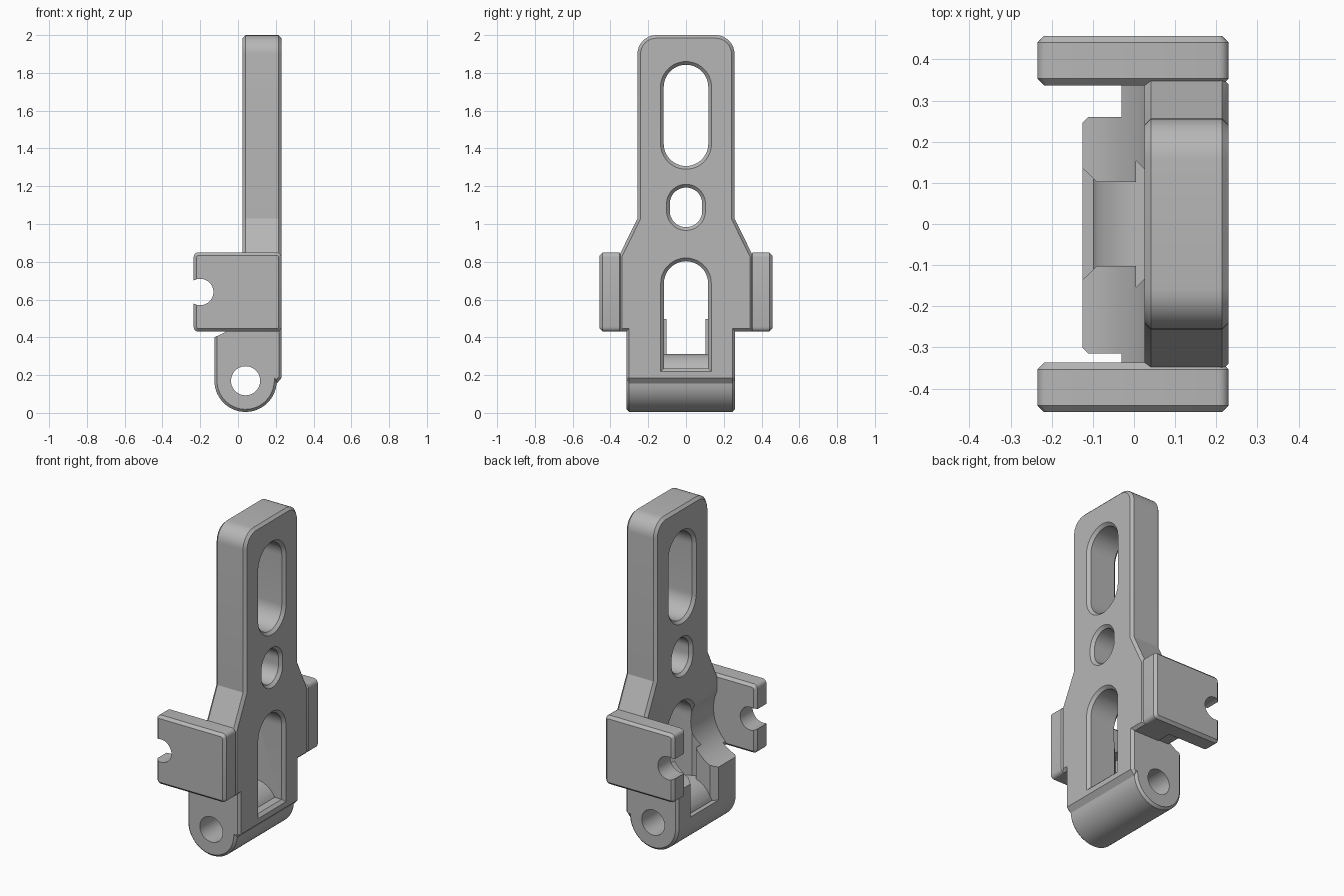
import bpy, bmesh, math

cube = bpy.data.objects.get("Cube")
if cube:
    bpy.data.objects.remove(cube, do_unlink=True)

grey = bpy.data.materials.new("plain grey")
grey.use_nodes = True
grey.diffuse_color = (0.47, 0.47, 0.47, 1)
grey.node_tree.nodes["Principled BSDF"].inputs["Base Color"].default_value = grey.diffuse_color


def loft(name, axis, rings):
    """Join equal-length outlines; axis x takes (y, z) points, axis y takes (x, z)."""
    bm = bmesh.new()
    loops = []
    for pos, pts in rings:
        loops.append([bm.verts.new((pos, u, v) if axis == "x" else (u, pos, v)) for u, v in pts])
    n = len(loops[0])
    for a, b in zip(loops, loops[1:]):
        for i in range(n):
            j = (i + 1) % n
            bm.faces.new((a[i], a[j], b[j], b[i]))
    bm.faces.new(loops[0])
    bm.faces.new(loops[-1])
    bmesh.ops.recalc_face_normals(bm, faces=bm.faces[:])
    me = bpy.data.meshes.new(name)
    bm.to_mesh(me)
    bm.free()
    me.materials.append(grey)
    ob = bpy.data.objects.new(name, me)
    bpy.context.collection.objects.link(ob)
    return ob


def prism(name, axis, pts, lo, hi, chamfer=0):
    ob = loft(name, axis, [(lo, pts), (hi, pts)])
    if chamfer:
        bm = bmesh.new()
        bm.from_mesh(ob.data)
        k = "xy".index(axis)
        caps = [e for e in bm.edges if abs(e.verts[0].co[k] - e.verts[1].co[k]) < 1e-5]
        bmesh.ops.bevel(bm, geom=caps, offset=chamfer, segments=1, affect="EDGES")
        bm.to_mesh(ob.data)
        bm.free()
    return ob


def arc(cu, cv, r, start, end, n=12):
    return [(cu + r * math.cos(math.radians(start + (end - start) * i / n)),
             cv + r * math.sin(math.radians(start + (end - start) * i / n))) for i in range(n + 1)]


def circle(cu, cv, r, n=48):
    return arc(cu, cv, r, 0, 360, n)[:-1]


def box(u0, u1, v0, v1):
    return [(u0, v0), (u1, v0), (u1, v1), (u0, v1)]


def combine(target, other, operation):
    mod = target.modifiers.new(operation.lower(), "BOOLEAN")
    mod.operation, mod.object, mod.solver = operation, other, "EXACT"
    bpy.context.view_layer.objects.active = target
    bpy.ops.object.modifier_apply(modifier=mod.name)
    bpy.data.objects.remove(other, do_unlink=True)


BACK, FACE = 0.025, 0.23      # plate thickness range in x
AXLE = (-0.2, 0.64)           # clip notch and wheel centre
PIN = (0.04, 0.17)            # hinge pin centre

# Upright plate with rounded top and flared shoulders
half = [(0.355, 0.43), (0.355, 0.83), (0.257, 1.03)] + arc(0.157, 1.9, 0.1, 0, 90, 8)
outline = half + [(-y, z) for y, z in reversed(half)]
body = prism("bracket_body", "x", outline, BACK, FACE, 0.016)

# Hinge block with a round foot
foot = ([(-0.125, 0.64)] + arc(*PIN, 0.165, 180, 355, 28)
        + [(0.205, 0.155), (FACE, 0.185), (FACE, 0.64)])
combine(body, prism("hinge_block", "y", foot, -0.315, 0.26, 0.014), "UNION")

# Web joining the clips to the block
combine(body, prism("clip_web", "y", box(-0.03, 0.15, 0.435, 0.64), -0.36, 0.36), "UNION")

# Wheel clearance
combine(body, prism("wheel_cutter", "y", circle(*AXLE, 0.25, 96), -0.4, 0.4), "DIFFERENCE")

# Side clips with axle notches
x0, x1, z0, z1, r = -0.235, FACE, 0.43, 0.85, 0.025
clip = (arc(x1 - r, z1 - r, r, 0, 90, 4) + arc(x0 + r, z1 - r, r, 90, 180, 4)
        + arc(x0 + r, z0 + r, r, 180, 270, 4) + arc(x1 - r, z0 + r, r, 270, 360, 4))
for lo, hi in ((0.337, 0.457), (-0.457, -0.337)):
    part = prism("side_clip", "y", clip, lo, hi, 0.016)
    combine(part, prism("notch_cutter", "y", circle(*AXLE, 0.07), lo - 0.1, hi + 0.1), "DIFFERENCE")
    combine(body, part, "UNION")


def slot(w, bottom, top, flat=False):
    upper = arc(0, top - w, w, 0, 180, 24)
    if flat:
        return upper + [(-w, bottom), (w, bottom)]
    return upper + arc(0, bottom + w, w, 180, 360, 24)


def countersunk(name, w, bottom, top, flat=False, c=0.017):
    rings = []
    for x, g in ((BACK - 0.02, c + 0.02), (BACK + c, 0), (FACE - c, 0), (FACE + 0.02, c + 0.02)):
        rings.append((x, slot(w + g, bottom - g, top + g, flat)))
    return loft(name, "x", rings)


# Two windows in the upper plate
combine(body, countersunk("upper_slot_cutter", 0.118, 1.307, 1.843), "DIFFERENCE")
combine(body, countersunk("small_slot_cutter", 0.086, 0.983, 1.193), "DIFFERENCE")

# Lower window and rear channel, leaving the hinge barrel whole
window = countersunk("window_cutter", 0.117, 0.235, 0.803, True)
channel = loft("channel_cutter", "x", [
    (-0.145, box(-0.155, 0.155, 0.2, 0.6)), (-0.09, box(-0.102, 0.102, 0.2, 0.6)),
    (0.15, box(-0.102, 0.102, 0.2, 0.6))])
for cutter in (window, channel):
    combine(cutter, prism("barrel", "y", circle(*PIN, 0.142), -0.3, 0.3), "DIFFERENCE")
    combine(body, cutter, "DIFFERENCE")

# Hinge pin hole
combine(body, prism("pin_cutter", "y", circle(*PIN, 0.077), -0.5, 0.5), "DIFFERENCE")

bpy.ops.object.select_all(action="DESELECT")
body.select_set(True)
bpy.context.view_layer.objects.active = body
bpy.ops.object.shade_smooth_by_angle(angle=math.radians(25))
